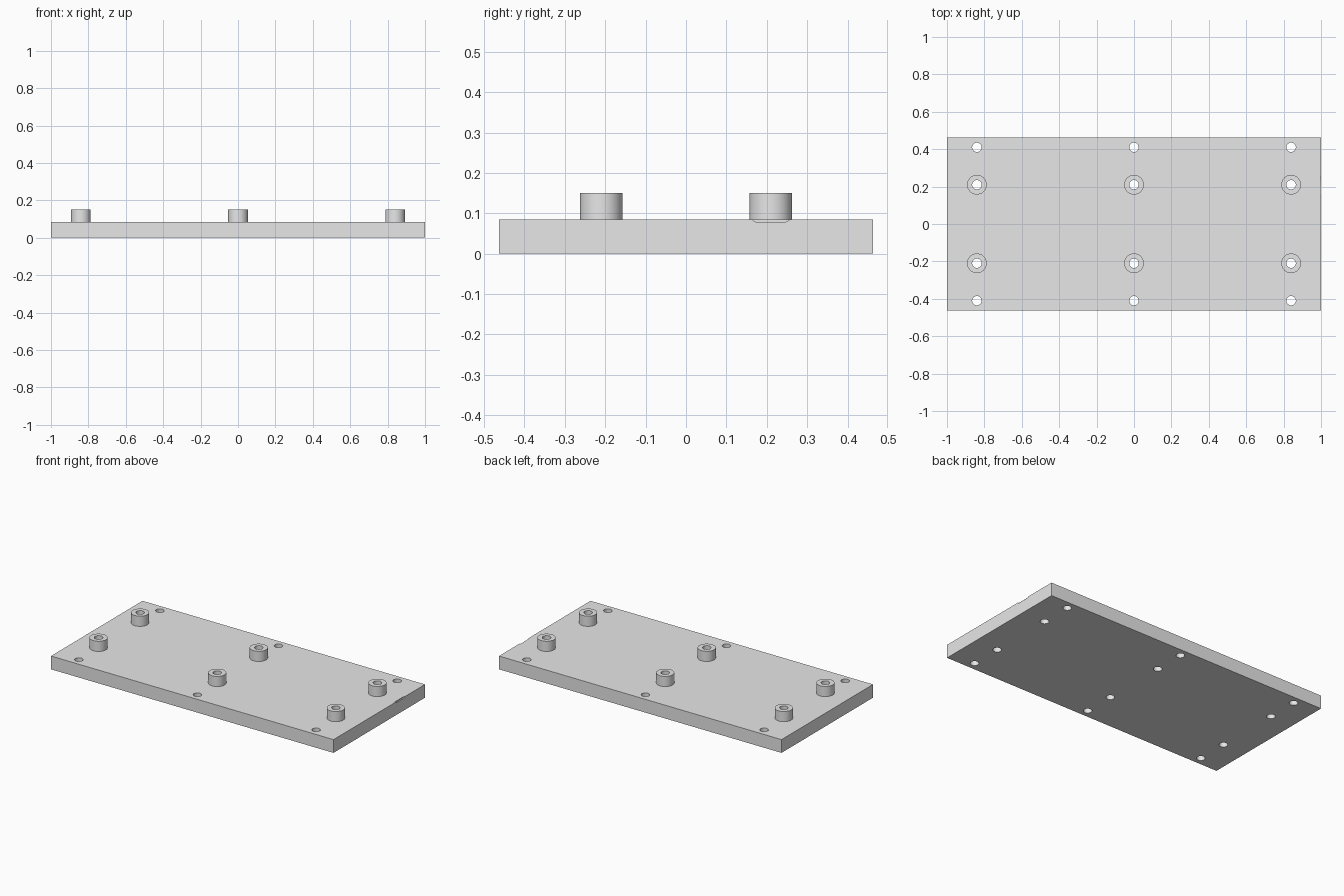
import bpy
import bmesh
import math
from mathutils import Matrix, Vector

cube = bpy.data.objects.get("Cube")
if cube:
    bpy.data.objects.remove(cube, do_unlink=True)

PLATE_SIZE = Vector((2.0, 0.925, 0.085))
BOSS_TOP = 0.15
BOSS_R, HOLE_R = 0.0525, 0.025
COLUMNS = (-0.84, 0, 0.84)
BOSS_Y, HOLE_Y = 0.21, 0.41
SIDES = 48

grey = bpy.data.materials.new("light_grey")
grey.use_nodes = True
grey.diffuse_color = (0.8, 0.8, 0.8, 1)
grey.node_tree.nodes["Principled BSDF"].inputs["Base Color"].default_value = (0.8, 0.8, 0.8, 1)


def make_object(name, bm):
    bmesh.ops.recalc_face_normals(bm, faces=bm.faces)
    mesh = bpy.data.meshes.new(name)
    bm.to_mesh(mesh)
    bm.free()
    mesh.materials.append(grey)
    obj = bpy.data.objects.new(name, mesh)
    bpy.context.collection.objects.link(obj)
    return obj


def select_only(obj):
    bpy.ops.object.select_all(action="DESELECT")
    obj.select_set(True)
    bpy.context.view_layer.objects.active = obj


def smooth(obj):
    select_only(obj)
    bpy.ops.object.shade_smooth_by_angle(angle=math.radians(30))


def make_boss(name, x, y):
    """Hollow standoff: a closed ring of four circles."""
    bm = bmesh.new()
    rings = []
    for r, z in ((HOLE_R, PLATE_SIZE.z), (BOSS_R, PLATE_SIZE.z), (BOSS_R, BOSS_TOP), (HOLE_R, BOSS_TOP)):
        made = bmesh.ops.create_circle(bm, segments=SIDES, radius=r,
                                       matrix=Matrix.Translation((x, y, z)))
        rings.append(made["verts"])
    for a, b in zip(rings, rings[1:] + rings[:1]):
        for i in range(SIDES):
            j = (i + 1) % SIDES
            bm.faces.new((a[i], a[j], b[j], b[i]))
    smooth(make_object(name, bm))


# Base plate
bm = bmesh.new()
bmesh.ops.create_cube(bm, size=1, matrix=Matrix.Translation((0, 0, PLATE_SIZE.z / 2))
                      @ Matrix.Diagonal(PLATE_SIZE).to_4x4())
plate = make_object("base_plate", bm)

# Cutter: all through holes
bm = bmesh.new()
for x in COLUMNS:
    for y in (-HOLE_Y, -BOSS_Y, BOSS_Y, HOLE_Y):
        bmesh.ops.create_cone(bm, cap_ends=True, segments=SIDES, radius1=HOLE_R, radius2=HOLE_R,
                              depth=0.4, matrix=Matrix.Translation((x, y, 0)))

# Cutter: shallow bevelled notch in the top of the left edge
section = ((0.165, 0.1), (0.165, 0.083), (0.172, 0.079), (0.248, 0.079), (0.255, 0.083), (0.255, 0.1))
face = bm.faces.new([bm.verts.new((0.994, y, z)) for y, z in section])
grown = bmesh.ops.extrude_face_region(bm, geom=[face], use_keep_orig=True)
bmesh.ops.translate(bm, vec=(0.05, 0, 0),
                    verts=[v for v in grown["geom"] if isinstance(v, bmesh.types.BMVert)])
cutter = make_object("hole_cutter", bm)
cutter.hide_render = True

cut = plate.modifiers.new("holes", "BOOLEAN")
cut.operation = "DIFFERENCE"
cut.solver = "EXACT"
cut.object = cutter
select_only(plate)
bpy.ops.object.modifier_apply(modifier=cut.name)
bpy.data.objects.remove(cutter, do_unlink=True)
smooth(plate)

# Standoffs
for x, column in zip(COLUMNS, ("right", "middle", "left")):
    for y, row in ((-BOSS_Y, "front"), (BOSS_Y, "back")):
        make_boss(f"standoff_{row}_{column}", x, y)
